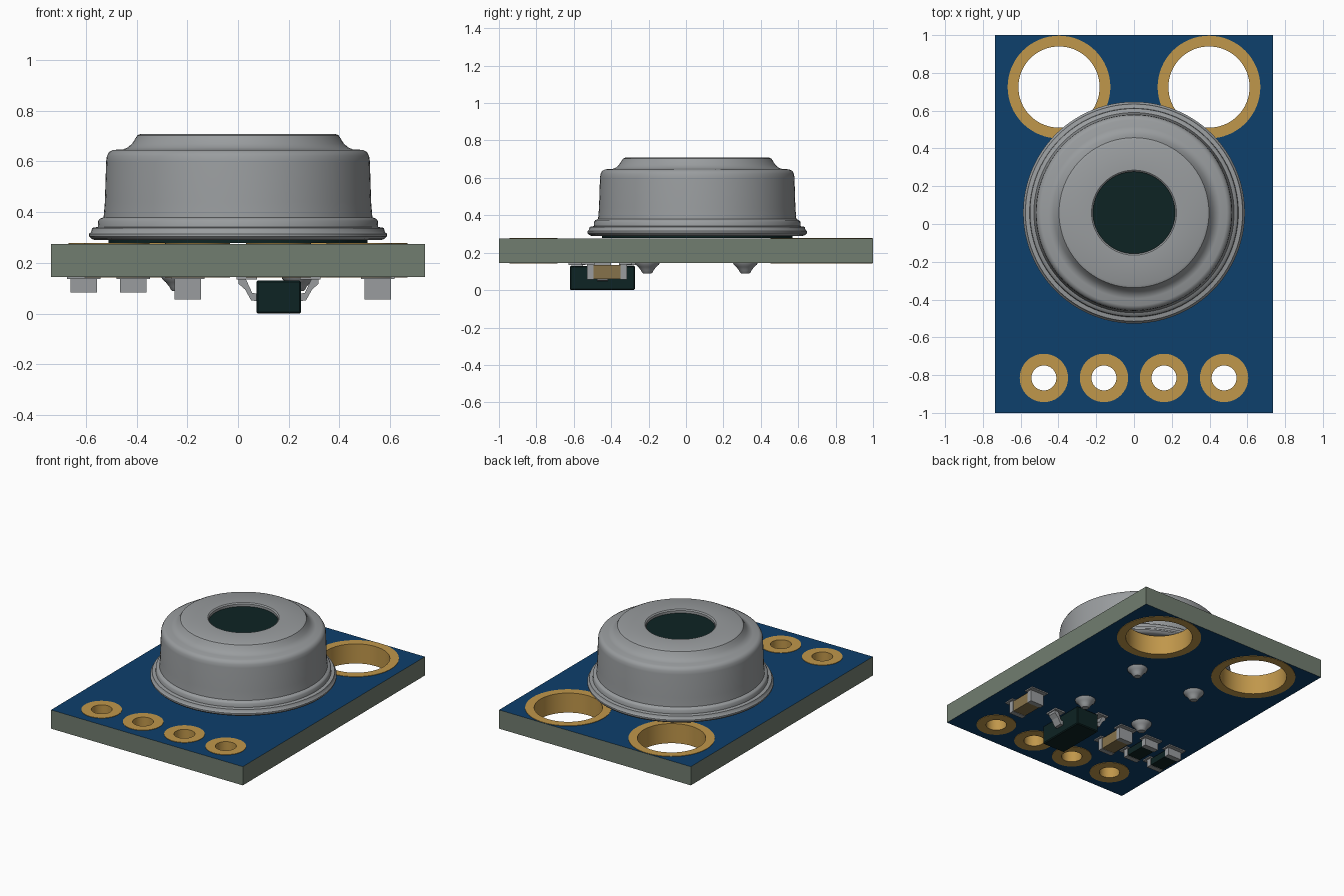
import bpy, bmesh, math
from mathutils import Vector

if "Cube" in bpy.data.objects:
    bpy.data.objects.remove(bpy.data.objects["Cube"])


def material(name, r, g, b):
    m = bpy.data.materials.new(name)
    m.diffuse_color = (r, g, b, 1)
    m.use_nodes = True
    m.node_tree.nodes["Principled BSDF"].inputs["Base Color"].default_value = m.diffuse_color
    return m


BLUE = material("solder mask blue", 0.004, 0.050, 0.150)
EDGE = material("board edge green grey", 0.165, 0.205, 0.160)
GOLD = material("gold plating", 0.53, 0.31, 0.07)
METAL = material("metal grey", 0.32, 0.335, 0.345)
BLACK = material("dark plastic", 0.004, 0.017, 0.017)
TAN = material("ceramic tan", 0.24, 0.17, 0.07)

Z0, Z1 = 0.145, 0.275          # board bottom and top
CAN_Y = 0.06                   # centre of the sensor can


def finish(name, bm, mat, smooth=False):
    bmesh.ops.recalc_face_normals(bm, faces=bm.faces)
    me = bpy.data.meshes.new(name)
    bm.to_mesh(me)
    bm.free()
    me.materials.append(mat)
    ob = bpy.data.objects.new(name, me)
    bpy.context.collection.objects.link(ob)
    if smooth:
        bpy.ops.object.select_all(action='DESELECT')
        ob.select_set(True)
        bpy.context.view_layer.objects.active = ob
        bpy.ops.object.shade_smooth_by_angle(angle=math.radians(35))
    return ob


def lathe(name, profile, mat, x, y, steps=64, closed=False):
    """Revolve (radius, z) points about a vertical axis at x, y."""
    bm = bmesh.new()
    vs = [bm.verts.new((x + r, y, z)) for r, z in profile]
    pairs = list(zip(vs, vs[1:])) + ([(vs[-1], vs[0])] if closed else [])
    edges = [bm.edges.new(p) for p in pairs]
    bmesh.ops.spin(bm, geom=vs + edges, cent=(x, y, 0), axis=(0, 0, 1),
                   angle=2 * math.pi, steps=steps, use_merge=True)
    bmesh.ops.remove_doubles(bm, verts=bm.verts, dist=1e-5)
    return finish(name, bm, mat, True)


def box(name, x, y, z, mat, bevel=0.0):
    """Box from (min, max) pairs."""
    bm = bmesh.new()
    bmesh.ops.create_cube(bm, size=1)
    for v in bm.verts:
        v.co = Vector([(a + b) / 2 + c * (b - a) for c, (a, b) in zip(v.co, (x, y, z))])
    if bevel:
        bmesh.ops.bevel(bm, geom=bm.edges[:], offset=bevel, segments=1, affect='EDGES')
    return finish(name, bm, mat)


# Holes: x, y, hole radius, pad radius
HOLES = [(s * 0.397, 0.725, 0.215, 0.272) for s in (-1, 1)]
HOLES += [(x, -0.815, 0.066, 0.128) for x in (-0.477, -0.159, 0.159, 0.477)]

# Circuit board: filled outline with round holes, extruded
curve = bpy.data.curves.new("board_outline", 'CURVE')
curve.dimensions, curve.fill_mode, curve.extrude = '2D', 'BOTH', (Z1 - Z0) / 2
loops = [[(-0.737, -1), (0.737, -1), (0.737, 1), (-0.737, 1)]]
for x, y, r, _ in HOLES:
    turn = [i * math.tau / 64 for i in range(64)]
    loops.append([(x + (r + 0.006) * math.cos(a), y + (r + 0.006) * math.sin(a)) for a in turn])
for pts in loops:
    sp = curve.splines.new('POLY')
    sp.points.add(len(pts) - 1)
    for p, (x, y) in zip(sp.points, pts):
        p.co = (x, y, 0, 1)
    sp.use_cyclic_u = True
board = bpy.data.objects.new("circuit_board", curve)
board.location.z = (Z0 + Z1) / 2
bpy.context.collection.objects.link(board)
board.select_set(True)
bpy.context.view_layer.objects.active = board
bpy.ops.object.convert(target='MESH')
board = bpy.context.view_layer.objects.active
board.data.materials.clear()
for m in (EDGE, BLUE):
    board.data.materials.append(m)
for f in board.data.polygons:
    f.use_smooth = False
    f.material_index = 1 if abs(f.normal.z) > 0.5 else 0

# Gold plated through holes with a pad on both faces
for i, (x, y, r, pad) in enumerate(HOLES):
    t = 0.003
    lathe(f"plated_hole_{i + 1}",
          [(r, Z0 - t), (pad, Z0 - t), (pad, Z0 + t), (r + 0.007, Z0 + t),
           (r + 0.007, Z1 - t), (pad, Z1 - t), (pad, Z1 + t), (r, Z1 + t)],
          GOLD, x, y, closed=True)

# Sensor can: dark base, stepped metal shell and recessed window
lathe("can_base", [(0, Z1 + 0.004), (0.51, Z1 + 0.004), (0.51, 0.295), (0, 0.295)],
      BLACK, 0, CAN_Y)
lathe("can_shell",
      [(0, 0.290), (0.565, 0.290), (0.578, 0.295), (0.587, 0.305), (0.587, 0.315),
       (0.579, 0.322), (0.575, 0.338), (0.553, 0.342), (0.551, 0.366), (0.545, 0.374),
       (0.530, 0.380), (0.525, 0.44), (0.520, 0.60), (0.517, 0.622), (0.508, 0.638),
       (0.492, 0.646), (0.455, 0.647), (0.435, 0.655), (0.418, 0.670), (0.405, 0.690),
       (0.397, 0.703), (0.383, 0.709), (0.225, 0.709), (0.217, 0.702), (0.217, 0.680),
       (0, 0.680)],
      METAL, 0, CAN_Y, steps=96)
lathe("window", [(0, 0.685), (0.217, 0.685), (0.217, 0.678), (0, 0.678)], BLACK, 0, CAN_Y)

# Soldered pins under the board
for sx in (-1, 1):
    for sy in (-1, 1):
        lathe("solder_pin",
              [(0, Z0), (0.066, Z0), (0.062, 0.136), (0.048, 0.124), (0.034, 0.106),
               (0.028, 0.094), (0.022, 0.089), (0, 0.089)],
              METAL, sx * 0.237, CAN_Y - 0.005 + sy * 0.262, steps=24)


# Two-ended chip parts, long side along y
def chip(name, x, bottom, mat):
    y = -0.423
    box(name + "_body", (x - 0.049, x + 0.049), (y - 0.08, y + 0.08),
        (bottom + 0.003, Z0 - 0.012), mat)
    for s in (-1, 1):
        ends = sorted((y + s * 0.072, y + s * 0.107))
        box(name + "_terminal", (x - 0.053, x + 0.053), ends, (bottom, Z0 - 0.006), METAL)
        pad = sorted((y + s * 0.065, y + s * 0.135))
        box(name + "_pad", (x - 0.066, x + 0.066), pad, (Z0 - 0.008, Z0), METAL)


chip("capacitor_right", 0.551, 0.056, TAN)
chip("capacitor_left", -0.198, 0.056, TAN)
chip("resistor_inner", -0.413, 0.084, BLACK)
chip("resistor_outer", -0.608, 0.084, BLACK)

# Three-legged regulator with bent leads
RX, RY = 0.16, -0.447
box("regulator_body", (RX - 0.088, RX + 0.088), (RY - 0.174, RY + 0.174),
    (0.0, 0.130), BLACK, 0.006)
LEAD = [(0.07, 0.048), (0.108, 0.052), (0.132, 0.095), (0.158, 0.118), (0.158, 0.136),
        (0.128, 0.134), (0.104, 0.082), (0.07, 0.076)]
for s, y in ((1, RY), (-1, RY - 0.135), (-1, RY + 0.135)):
    bm = bmesh.new()
    face = bm.faces.new([bm.verts.new((RX + s * px, y - 0.03, pz)) for px, pz in LEAD])
    new = bmesh.ops.extrude_face_region(bm, geom=[face])["geom"]
    bmesh.ops.translate(bm, vec=(0, 0.06, 0),
                        verts=[v for v in new if isinstance(v, bmesh.types.BMVert)])
    finish("regulator_lead", bm, METAL)
    box("regulator_pad", sorted((RX + s * 0.085, RX + s * 0.165)), (y - 0.045, y + 0.045),
        (Z0 - 0.010, Z0), METAL)
